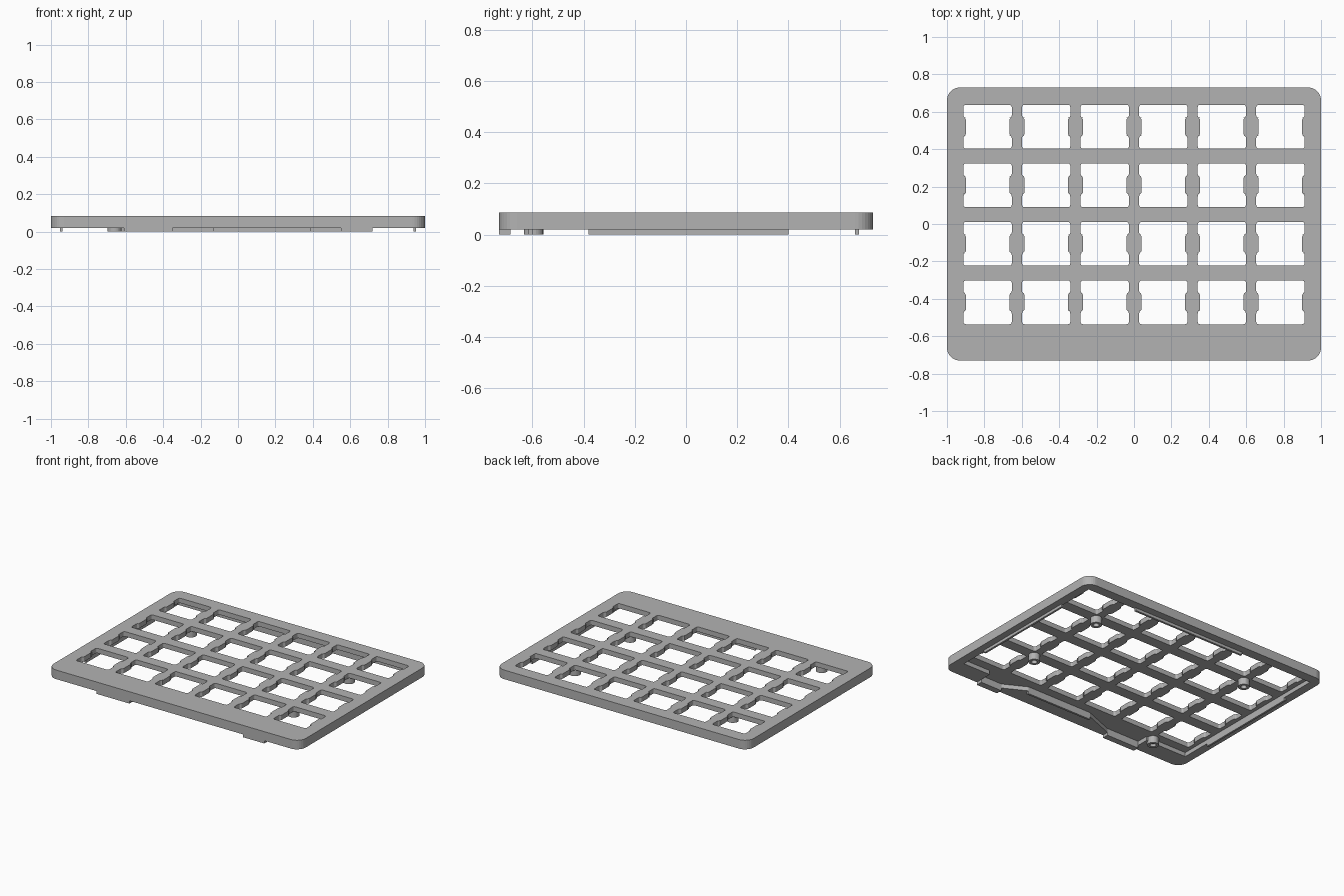
import bpy
from math import sin, cos, pi
from mathutils import Vector

if "Cube" in bpy.data.objects:
    bpy.data.objects.remove(bpy.data.objects["Cube"], do_unlink=True)

GREY = (0.45, 0.45, 0.45, 1)
mat = bpy.data.materials.new("plain grey")
mat.use_nodes = True
mat.diffuse_color = GREY
mat.node_tree.nodes["Principled BSDF"].inputs["Base Color"].default_value = GREY


def rounded(points, r, steps=5):
    """Round every corner of a closed outline."""
    pts = [Vector(p) for p in points]
    out = []
    for i, p in enumerate(pts):
        u = (pts[i - 1] - p).normalized() * r
        v = (pts[(i + 1) % len(pts)] - p).normalized() * r
        for k in range(steps + 1):
            t = k / steps * pi / 2
            out.append(p + u * (1 - sin(t)) + v * (1 - cos(t)))
    return out


def rect(x0, x1, y0, y1):
    return [(x0, y0), (x1, y0), (x1, y1), (x0, y1)]


def circle(x, y, r, n=24):
    return [(x + r * cos(2 * pi * k / n), y + r * sin(2 * pi * k / n)) for k in range(n)]


def slab(name, outlines, z0, z1):
    """Extrude a flat outline; further outlines inside it become openings."""
    curve = bpy.data.curves.new(name, "CURVE")
    curve.dimensions = "2D"
    curve.fill_mode = "BOTH"
    curve.extrude = (z1 - z0) / 2
    for outline in outlines:
        spline = curve.splines.new("POLY")
        spline.points.add(len(outline) - 1)
        for point, p in zip(spline.points, outline):
            point.co = (p[0], p[1], 0, 1)
        spline.use_cyclic_u = True
    temp = bpy.data.objects.new(name + " outline", curve)
    bpy.context.collection.objects.link(temp)
    bpy.context.view_layer.update()
    graph = bpy.context.evaluated_depsgraph_get()
    mesh = bpy.data.meshes.new_from_object(temp.evaluated_get(graph))
    bpy.data.objects.remove(temp, do_unlink=True)
    mesh.name = name
    mesh.materials.clear()
    mesh.materials.append(mat)
    for v in mesh.vertices:
        v.co.z += (z0 + z1) / 2
    for f in mesh.polygons:
        f.use_smooth = False
    obj = bpy.data.objects.new(name, mesh)
    bpy.context.collection.objects.link(obj)
    return obj


TOP, FLOOR, RIM = 0.085, 0.05, 0.02
PITCH = 0.313
edge = rounded(rect(-1, 1, -0.73, 0.73), 0.07, 8)


# Key opening: a square with two clip tabs reaching in at the sides
def opening(cx, cy):
    w, n, h, t = 0.129, 0.116, 0.117, 0.048
    half = [(w, -h), (w, -t), (n, -t), (n, t), (w, t), (w, h)]
    loop = half + [(-x, -y) for x, y in half]
    return rounded([(cx + x, cy + y) for x, y in loop], 0.012, 3)


holes = [opening((c - 2.5) * PITCH, 0.52 - r * PITCH) for c in range(6) for r in range(4)]
slab("key_plate", [edge] + holes, FLOOR, TOP)

# Rim around the hollow underside
hollow = [(-0.938, 0.66), (-0.938, -0.6), (-0.61, -0.6), (-0.61, -0.685),
          (-0.35, -0.685), (-0.13, -0.6), (0.39, -0.6), (0.55, -0.685),
          (0.72, -0.685), (0.72, -0.6), (0.938, -0.6), (0.938, 0.66)]
slab("lower_rim", [edge, hollow], RIM, FLOOR)

# Thin lips and front tabs under the rim
lips = {
    "left_lip": rect(0.938, 0.952, -0.38, 0.4),
    "right_lip": rect(-0.952, -0.938, -0.38, 0.4),
    "back_lip": rect(-0.35, 0.55, 0.66, 0.675),
    "front_lip": rect(-0.13, 0.39, -0.615, -0.6),
    "front_right_tab": rect(-0.61, -0.35, -0.73, -0.685),
    "front_left_tab": rect(0.55, 0.72, -0.73, -0.685),
}
for name, outline in lips.items():
    slab(name, [outline], 0, RIM)

# Hollow screw posts
for i, (x, y) in enumerate([(-0.626, 0.363), (0.626, 0.363), (0.626, -0.263), (-0.66, -0.595)]):
    slab(f"screw_post_{i + 1}", [circle(x, y, 0.038), circle(x, y, 0.02)], 0, FLOOR)
